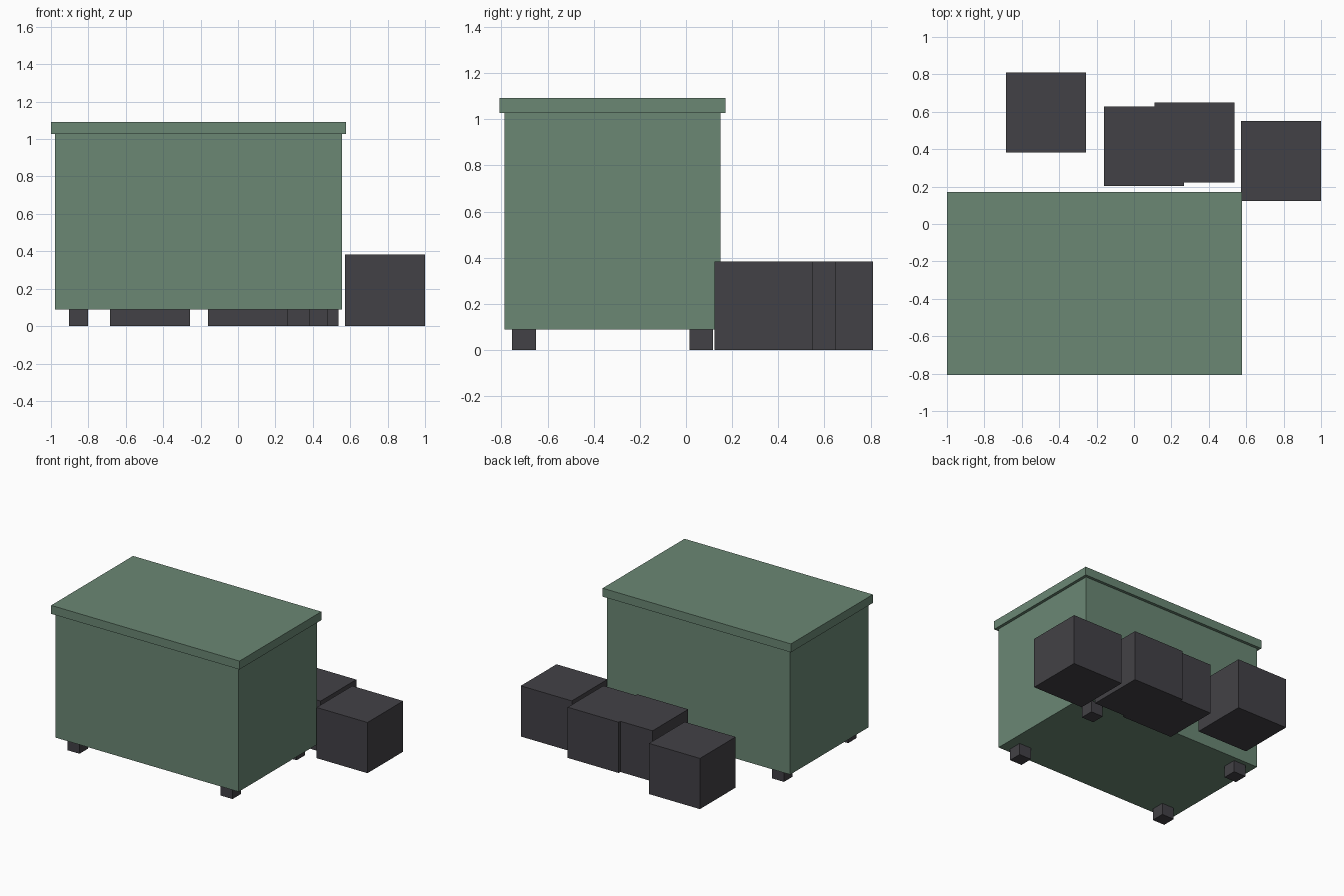
import bpy

cube = bpy.data.objects.get("Cube")
if cube:
    bpy.data.objects.remove(cube, do_unlink=True)


def make_material(name, rgb):
    mat = bpy.data.materials.new(name)
    mat.use_nodes = True
    color = (*rgb, 1.0)
    mat.diffuse_color = color
    mat.node_tree.nodes["Principled BSDF"].inputs["Base Color"].default_value = color
    return mat


green = make_material("muted_green", (0.145, 0.245, 0.175))
charcoal = make_material("charcoal", (0.055, 0.053, 0.061))


def box(name, center, size, base, mat):
    """Box from its plan centre, its size and the height of its underside."""
    bpy.ops.mesh.primitive_cube_add(size=1, location=(*center, base + size[2] / 2))
    obj = bpy.context.object
    obj.name = name
    obj.scale = size
    bpy.ops.object.transform_apply(location=False, rotation=False, scale=True)
    obj.data.materials.append(mat)
    return obj


# Container and overhanging lid
CX, CY = -0.211, -0.318
FLOOR, RIM = 0.088, 1.028
box("container_body", (CX, CY), (1.535, 0.937, RIM - FLOOR), FLOOR, green)
box("container_lid", (CX, CY), (1.578, 0.98, 0.064), RIM, green)

# Four corner feet
for side, sx in (("right", -1), ("left", 1)):
    for end, sy in (("front", -1), ("back", 1)):
        box(f"{end}_{side}_foot", (CX + sx * 0.641, CY + sy * 0.384),
            (0.102, 0.102, FLOOR), 0, charcoal)

# Square bags lying behind and beside the container
bag_spots = [(-0.471, 0.597), (0.053, 0.416), (0.323, 0.436), (0.786, 0.336)]
for i, spot in enumerate(bag_spots, 1):
    box(f"bag_{i}", spot, (0.427, 0.427, 0.384), 0, charcoal)
